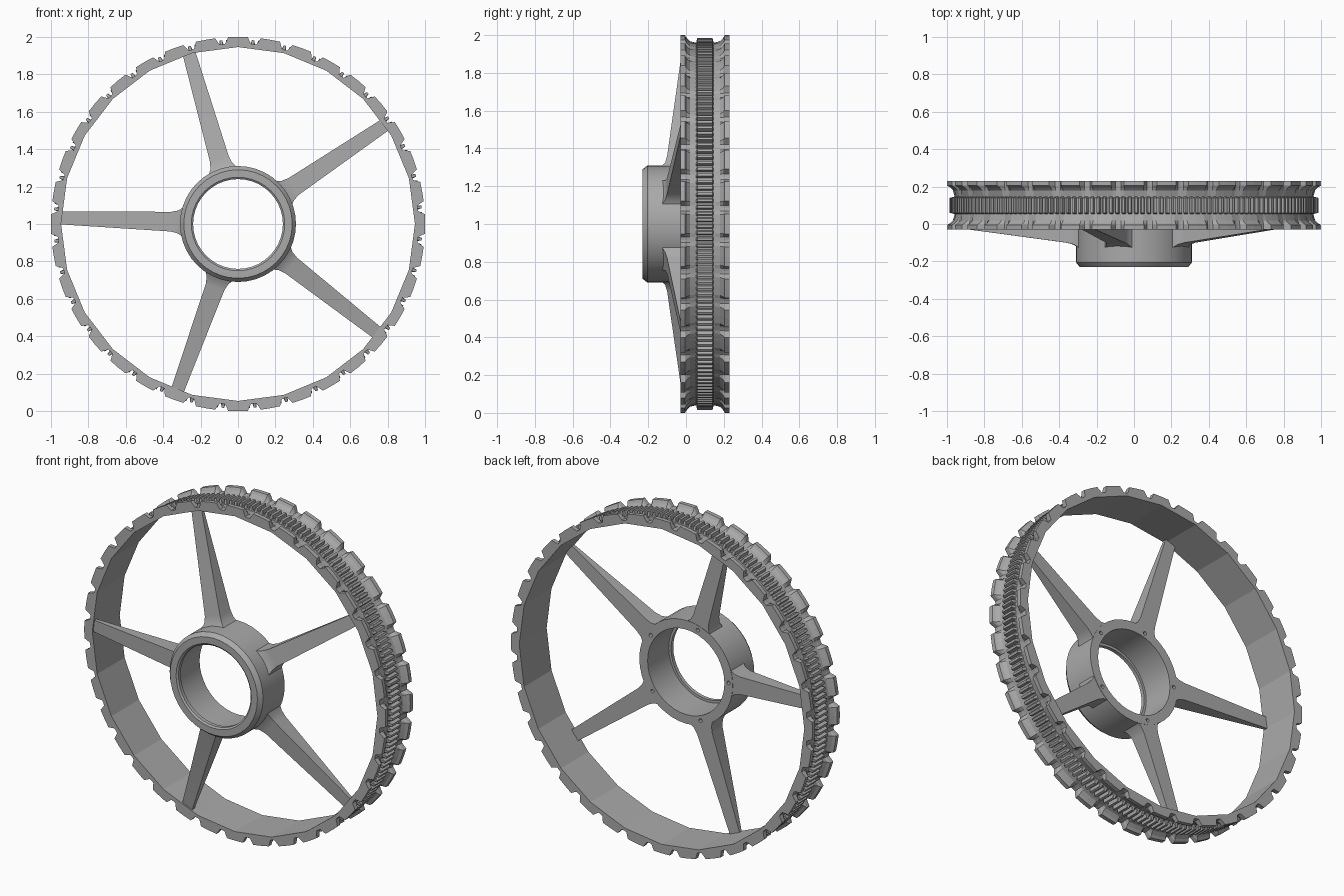
import bpy, bmesh
from math import radians, cos, sin, pi
from mathutils import Matrix, Vector

if "Cube" in bpy.data.objects:
    bpy.data.objects.remove(bpy.data.objects["Cube"])

CENTRE_Z = 1.0
SPOKE_ANGLES = [34 + 72 * k for k in range(5)]

grey = bpy.data.materials.new("plain_grey")
grey.use_nodes = True
COLOUR = (0.4, 0.4, 0.4, 1)
grey.diffuse_color = COLOUR
grey.node_tree.nodes["Principled BSDF"].inputs["Base Color"].default_value = COLOUR


def polar(r, y, deg):
    a = radians(deg)
    return Vector((r * cos(a), y, CENTRE_Z + r * sin(a)))


def finish(bm, name, smooth=None):
    bmesh.ops.recalc_face_normals(bm, faces=bm.faces)
    mesh = bpy.data.meshes.new(name)
    bm.to_mesh(mesh)
    bm.free()
    mesh.materials.append(grey)
    obj = bpy.data.objects.new(name, mesh)
    bpy.context.collection.objects.link(obj)
    bpy.ops.object.select_all(action="DESELECT")
    obj.select_set(True)
    bpy.context.view_layer.objects.active = obj
    if smooth:
        bpy.ops.object.shade_smooth_by_angle(angle=radians(smooth))
    return obj


def sweep(name, columns, smooth=None):
    """Join closed (y, radius) profiles, one per angle, into a ring."""
    bm = bmesh.new()
    rings = [[bm.verts.new(polar(r, y, deg)) for y, r in profile] for deg, profile in columns]
    n = len(rings[0])
    for a, b in zip(rings, rings[1:] + rings[:1]):
        for i in range(n):
            j = (i + 1) % n
            bm.faces.new((a[i], a[j], b[j], b[i]))
    return finish(bm, name, smooth)


# Rim: two notched flanges with a curved channel between, faceted inside
FLOOR, MID_Y, FACET = 0.96, 0.1, 15
half = [(-0.03, 1), (-0.005, 1), (0.004, 0.6), (0.02, 0.2), (0.05, 0)]
section = half + [(2 * MID_Y - y, h) for y, h in reversed(half)]
columns = []
for tab in range(36):
    for offset, height in ((0, 1), (3, 1), (4.1, 0.12), (5, 0.08), (5.9, 0.12), (7, 1)):
        deg = tab * 10 + offset
        inner = 0.946 * cos(radians(FACET / 2)) / cos(radians(deg % FACET - FACET / 2))
        profile = [(-0.03, inner)]
        profile += [(y, FLOOR + (1 - FLOOR) * h * height) for y, h in section]
        profile += [(0.23, inner)]
        columns.append((deg, profile))
sweep("rim", columns)

# Fine toothed band around the middle of the channel
columns = []
for tooth in range(180):
    for offset, r in ((0, 0.963), (0.6, 0.963), (0.9, 0.986), (1.7, 0.986)):
        columns.append((tooth * 2 + offset,
                        [(0.052, 0.952), (0.06, r), (0.14, r), (0.148, 0.952)]))
sweep("toothed_band", columns)

# Hub: bevelled tube with a small lip inside its front opening
hub_profile = [(0, 0.31), (-0.205, 0.31), (-0.23, 0.29), (-0.23, 0.25), (-0.222, 0.24),
               (-0.2, 0.24), (-0.2, 0.255), (0, 0.255)]
hub = sweep("hub", [(k * 9, hub_profile) for k in range(40)], smooth=25)

# Screw holes in the back of the hub
bm = bmesh.new()
for deg in SPOKE_ANGLES:
    place = Matrix.Translation(polar(0.283, 0, deg)) @ Matrix.Rotation(pi / 2, 4, "X")
    bmesh.ops.create_cone(bm, cap_ends=True, segments=12, radius1=0.011, radius2=0.011,
                          depth=0.08, matrix=place)
cutter = finish(bm, "hole_cutter")
cutter.hide_render = True
cut = hub.modifiers.new("screw_holes", "BOOLEAN")
cut.operation = "DIFFERENCE"
cut.object = cutter
bpy.context.view_layer.objects.active = hub
bpy.ops.object.modifier_apply(modifier=cut.name)
bpy.data.objects.remove(cutter)

# Spokes: tapering bars, flared at the hub, (radius, width, front y)
stations = [(0.3, 0.15, -0.125), (0.322, 0.122, -0.11), (0.36, 0.105, -0.1), (0.953, 0.07, -0.02)]
BACK_Y = -0.002
for number, deg in enumerate(SPOKE_ANGLES, 1):
    bm = bmesh.new()
    across = Vector((-sin(radians(deg)), 0, cos(radians(deg))))
    loops = []
    for r, width, front in stations:
        corners = ((-1, front), (1, front), (1, BACK_Y), (-1, BACK_Y))
        loops.append([bm.verts.new(polar(r, y, deg) + across * side * width / 2)
                      for side, y in corners])
    for a, b in zip(loops, loops[1:]):
        for i in range(4):
            j = (i + 1) % 4
            bm.faces.new((a[i], a[j], b[j], b[i]))
    bm.faces.new(loops[0])
    bm.faces.new(loops[-1])
    finish(bm, f"spoke_{number}", smooth=35)
